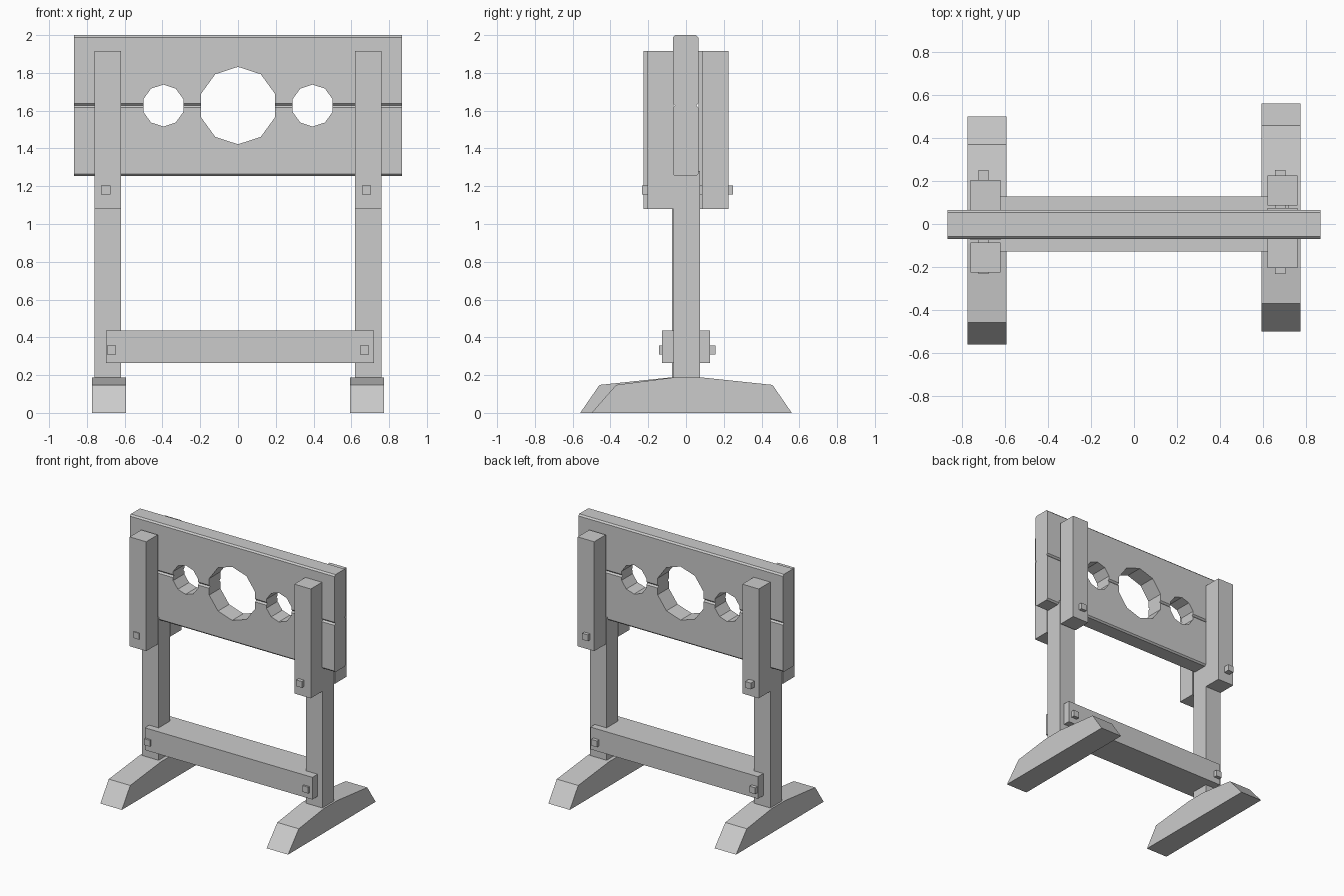
import bpy, bmesh, math

if "Cube" in bpy.data.objects:
    bpy.data.objects.remove(bpy.data.objects["Cube"], do_unlink=True)

grey = bpy.data.materials.new("plain_grey")
grey.use_nodes = True
grey.diffuse_color = (0.6, 0.6, 0.6, 1)
grey.node_tree.nodes["Principled BSDF"].inputs["Base Color"].default_value = (0.6, 0.6, 0.6, 1)


def finish(name, bm):
    bmesh.ops.recalc_face_normals(bm, faces=bm.faces)
    mesh = bpy.data.meshes.new(name)
    bm.to_mesh(mesh)
    bm.free()
    mesh.materials.append(grey)
    obj = bpy.data.objects.new(name, mesh)
    bpy.context.scene.collection.objects.link(obj)
    return obj


def prism(points, vector):
    """Closed outline swept along a vector."""
    bm = bmesh.new()
    face = bm.faces.new([bm.verts.new(p) for p in points])
    swept = bmesh.ops.extrude_face_region(bm, geom=[face], use_keep_orig=True)
    verts = [g for g in swept["geom"] if isinstance(g, bmesh.types.BMVert)]
    bmesh.ops.translate(bm, verts=verts, vec=vector)
    return bm


def box(name, x, y, z):
    outline = [(x[0], y[0], z[0]), (x[1], y[0], z[0]), (x[1], y[1], z[0]), (x[0], y[1], z[0])]
    return finish(name, prism(outline, (0, 0, z[1] - z[0])))


# Pillory board: two planks that meet at the holes
SPLIT, HALF_HEIGHT, HALF_WIDTH = 1.627, 0.373, 0.867
FRONT, BACK = -0.07, 0.065
HOLES = [(-0.395, 0.111), (0, 0.205), (0.395, 0.111)]


def plank(name, up):
    outline = [(-HALF_WIDTH, 0)]
    for cx, r in HOLES:
        side = r * math.cos(math.pi / 10)
        outline.append((cx - side, 0))
        for k in range(5):
            a = math.pi * (0.9 - 0.2 * k)
            outline.append((cx + r * math.cos(a), r * math.sin(a)))
        outline.append((cx + side, 0))
    outline += [(HALF_WIDTH, 0), (HALF_WIDTH, HALF_HEIGHT), (-HALF_WIDTH, HALF_HEIGHT)]
    bm = prism([(x, FRONT, SPLIT + up * h) for x, h in outline], (0, BACK - FRONT, 0))
    # Chamfer the long edges only
    long_edges = []
    for e in bm.edges:
        a, b = (v.co for v in e.verts)
        level = min(abs(a.z - SPLIT), abs(abs(a.z - SPLIT) - HALF_HEIGHT)) < 1e-4
        if level and abs(a.z - b.z) < 1e-4 and abs(a.y - b.y) < 1e-4:
            long_edges.append(e)
    bmesh.ops.bevel(bm, geom=long_edges, offset=0.0115, segments=1, affect='EDGES')
    finish(name, bm)


plank("upper_plank", 1)
plank("lower_plank", -1)

# Cross beam between the posts
box("cross_beam", (-0.70, 0.72), (-0.128, 0.128), (0.265, 0.435))

# Each side frame; the right one is the left one turned half a circle
FOOT = [(-0.50, 0), (-0.37, 0.148), (-0.07, 0.187), (0.09, 0.187), (0.458, 0.148), (0.56, 0)]
for side, s in (("left", 1), ("right", -1)):
    def part(name, x, y, z):
        box(f"{side}_{name}", sorted(s * v for v in x), sorted(s * v for v in y), z)

    finish(f"{side}_foot",
           prism([(s * 0.592, s * y, z) for y, z in FOOT], (s * 0.182, 0, 0)))
    part("post", (0.62, 0.76), (-0.065, 0.075), (0.18, 1.28))
    part("near_upright", (0.62, 0.76), (-0.205, -0.066), (1.08, 1.917))
    part("far_upright", (0.62, 0.76), (0.085, 0.225), (1.08, 1.917))

    # Square pegs running from front to back
    px = 0.68 if s > 0 else -0.70
    box(f"{side}_upper_peg", (px - 0.024, px + 0.024), (-0.233, 0.25), (1.156, 1.204))
    px = s * 0.67
    box(f"{side}_lower_peg", (px - 0.024, px + 0.024), (-0.143, 0.155), (0.31, 0.358))
